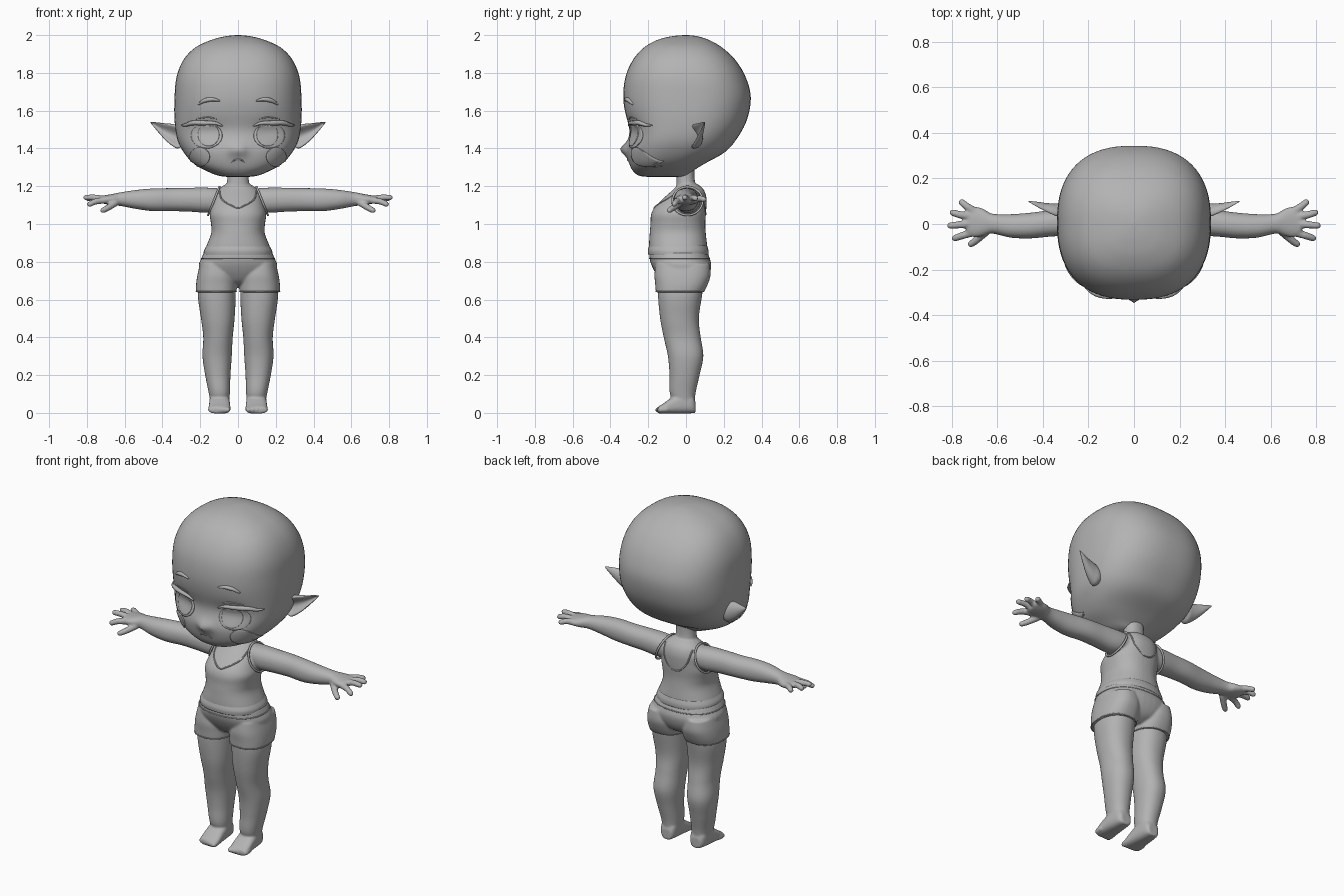
import bpy, bmesh, math
from mathutils import Vector
from mathutils.bvhtree import BVHTree

if "Cube" in bpy.data.objects:
    bpy.data.objects.remove(bpy.data.objects["Cube"])

grey = bpy.data.materials.new("plain grey")
grey.use_nodes = True
grey.diffuse_color = (0.45, 0.45, 0.45, 1)
grey.node_tree.nodes["Principled BSDF"].inputs["Base Color"].default_value = grey.diffuse_color


def finish(name, bm, remesh=0):
    """Turn a bmesh into a smooth shaded object, optionally fusing its volumes."""
    bmesh.ops.recalc_face_normals(bm, faces=bm.faces)
    for f in bm.faces:
        f.smooth = True
    me = bpy.data.meshes.new(name)
    bm.to_mesh(me)
    me.materials.append(grey)
    ob = bpy.data.objects.new(name, me)
    bpy.context.collection.objects.link(ob)
    if remesh:
        m = ob.modifiers.new("fuse", "REMESH")
        m.mode, m.voxel_size, m.use_smooth_shade = "VOXEL", remesh, True
        s = ob.modifiers.new("soften", "SMOOTH")
        s.factor, s.iterations = 0.5, 5
    return ob


def spline(rows, steps):
    """Catmull-Rom interpolation of tuples."""
    out = []
    for i in range(len(rows) - 1):
        p0, p1, p2, p3 = (rows[max(0, min(len(rows) - 1, i + k))] for k in (-1, 0, 1, 2))
        for j in range(steps):
            t = j / steps
            out.append([b + 0.5 * t * (c - a + t * (2 * a - 5 * b + 4 * c - d + t * (3 * (b - c) + d - a)))
                        for a, b, c, d in zip(p0, p1, p2, p3)])
    return out + [list(rows[-1])]


def loft(bm, rings, axis="z", side=1, power=2.2, n=40, steps=5, dent=0, caps=True):
    """Skin superellipse rings (t, a0, a1, b0, b1) along an axis."""
    loops = []
    for t, a0, a1, b0, b1 in spline(rings, steps):
        loop = []
        for k in range(n):
            c, s = math.cos(math.tau * k / n), math.sin(math.tau * k / n)
            a = (a0 + a1) / 2 + (a1 - a0) / 2 * math.copysign(abs(c) ** (2 / power), c)
            b = (b0 + b1) / 2 + (b1 - b0) / 2 * math.copysign(abs(s) ** (2 / power), s)
            a += dent * (a1 - a0) * max(0, -c) ** 3
            x, y, z = {"z": (a, b, t), "x": (t, a, b), "y": (a, t, b)}[axis]
            loop.append(bm.verts.new((x * side, y, z)))
        loops.append(loop)
    for lo, hi in zip(loops, loops[1:]):
        for k in range(n):
            bm.faces.new((lo[k], lo[k - 1], hi[k - 1], hi[k]))
    if caps:
        bm.faces.new(loops[0])
        bm.faces.new(loops[-1])


def sausage(bm, path, r0, r1, side=1):
    """Chain of overlapping balls for fingers and toes."""
    pts = spline(path, 8)
    for i, p in enumerate(pts):
        r = r0 + (r1 - r0) * i / len(pts)
        made = bmesh.ops.create_icosphere(bm, subdivisions=2, radius=r)
        bmesh.ops.translate(bm, verts=made["verts"], vec=(p[0] * side, p[1], p[2]))


def project(tree, x, z, lift, front=True):
    d = 1 if front else -1
    hit = tree.ray_cast(Vector((x, -d, z)), Vector((0, d, 0)))[0]
    hit = hit or tree.find_nearest(Vector((x, -0.2 * d, z)))[0]
    return hit - Vector((0, d * lift, 0))


def cord(name, pts, radius, taper=False, closed=False):
    """Round cord through points, made into a mesh."""
    cu = bpy.data.curves.new(name, "CURVE")
    cu.dimensions, cu.bevel_depth, cu.bevel_resolution, cu.use_fill_caps = "3D", radius, 2, True
    sp = cu.splines.new("POLY")
    sp.points.add(len(pts) - 1)
    sp.use_cyclic_u = closed
    for i, p in enumerate(pts):
        sp.points[i].co = (*p, 1)
        sp.points[i].radius = 0.25 + 0.75 * math.sin(math.pi * i / (len(pts) - 1)) if taper else 1
    tmp = bpy.data.objects.new(name, cu)
    bpy.context.collection.objects.link(tmp)
    dg = bpy.context.evaluated_depsgraph_get()
    me = bpy.data.meshes.new_from_object(tmp.evaluated_get(dg))
    bpy.data.objects.remove(tmp)
    bm = bmesh.new()
    bm.from_mesh(me)
    finish(name, bm)


def drawn(name, tree, path, radius, lift=0, front=True, taper=True):
    cord(name, [project(tree, x, z, lift, front) for x, z in spline(path, 8)], radius, taper)


def plate(name, tree, cx, cz, rx, rz, lift, lid=9):
    """Thin disc laid on the face, flattened under a lid height."""
    bm = bmesh.new()
    bmesh.ops.create_grid(bm, x_segments=16, y_segments=16, size=1)
    for v in bm.verts:
        u, w = v.co.x, v.co.y
        u, w = u * math.sqrt(1 - w * w / 2), w * math.sqrt(1 - u * u / 2)
        v.co = project(tree, cx + rx * u, min(lid, cz + rz * w), lift)
    ob = finish(name, bm)
    m = ob.modifiers.new("thickness", "SOLIDIFY")
    m.thickness, m.offset = 0.008, 0


# Head: (height, half width, front, back), then nose and eye sockets
profile = [(1.248, .03, -.17, -.06), (1.255, .10, -.245, 0), (1.28, .165, -.28, .035), (1.32, .235, -.30, .10),
           (1.38, .288, -.312, .205), (1.45, .322, -.312, .268), (1.55, .336, -.318, .322), (1.67, .336, -.332, .343),
           (1.78, .325, -.32, .315), (1.87, .288, -.28, .26), (1.935, .225, -.222, .19), (1.975, .14, -.15, .12),
           (1.994, .065, -.075, .06), (2.0, .008, -.01, .01)]
head = bmesh.new()
loft(head, [(z, -w, w, f, b) for z, w, f, b in profile], power=2.45, n=72, steps=6)
for v in head.verts:
    if v.co.y < -0.05:
        x, z = abs(v.co.x), v.co.z
        v.co.y -= 0.035 * math.exp(-(x / .035) ** 2 - ((z - 1.395) / .035) ** 2)
        v.co.y += 0.028 * math.exp(-((x - .16) / .1) ** 2 - ((z - 1.49) / .06) ** 2)
        v.co.y += 0.012 * math.exp(-(x / .1) ** 2 - ((z - 1.5) / .06) ** 2)
finish("head", head)
face = BVHTree.FromBMesh(head)

# Torso and neck
torso = bmesh.new()
loft(torso, [(z, -w, w, f, b) for z, w, f, b in [
    (.74, .185, -.14, .10), (.82, .178, -.185, .11), (.87, .172, -.196, .113), (.95, .142, -.192, .105),
    (1.0, .143, -.188, .102), (1.05, .15, -.185, .105), (1.09, .14, -.165, .108), (1.14, .125, -.115, .108),
    (1.18, .105, -.07, .095), (1.205, .075, -.045, .07), (1.215, .05, -.03, .05)]], power=2.3)
chest = BVHTree.FromBMesh(torso)
body = torso.copy()
loft(body, [(1.12, -.075, .075, -.06, .07), (1.2, -.062, .062, -.052, .052),
            (1.25, -.056, .056, -.05, .045), (1.32, -.056, .056, -.05, .045)])

fingers = [[(.70, .055, 1.13), (.73, .075, 1.135), (.755, .095, 1.13)],
           [(.71, .03, 1.13), (.76, .04, 1.14), (.795, .05, 1.135)],
           [(.71, .0, 1.13), (.76, -.003, 1.14), (.805, -.007, 1.14)],
           [(.70, -.035, 1.125), (.75, -.05, 1.12), (.785, -.062, 1.105)],
           [(.65, -.035, 1.11), (.69, -.07, 1.085), (.715, -.088, 1.072)]]
for s in (1, -1):
    # Arm and palm
    loft(body, [(.06, -.045, .08, 1.08, 1.185), (.15, -.055, .075, 1.06, 1.192), (.25, -.055, .066, 1.065, 1.192),
                (.35, -.054, .062, 1.068, 1.19), (.45, -.063, .05, 1.068, 1.188), (.54, -.06, .043, 1.08, 1.18),
                (.62, -.042, .045, 1.095, 1.168), (.66, -.052, .066, 1.1, 1.16), (.70, -.058, .076, 1.105, 1.153),
                (.735, -.045, .066, 1.113, 1.148)], "x", s)
    for path in fingers:
        sausage(body, path, .019, .015, s)
    # Leg, foot and toes
    loft(body, [(.03, .052, .142, -.05, .045), (.1, .043, .154, -.085, .05), (.2, .04, .174, -.087, .072),
                (.3, .033, .188, -.096, .092), (.4, .028, .184, -.118, .078), (.5, .018, .196, -.137, .068),
                (.62, .012, .212, -.148, .085), (.72, .012, .2, -.145, .1)], "z", s)
    loft(body, [(.05, .065, .125, 0, .06), (.03, .052, .142, -.002, .1), (-.02, .045, .15, -.004, .11),
                (-.07, .042, .153, -.004, .085), (-.12, .04, .155, -.004, .05), (-.148, .043, .15, -.003, .033)],
         "y", s, 2.8)
    for i in range(5):
        y = -.15 + .004 * i
        sausage(body, [(.054 + .0225 * i, y + .03, .019), (.054 + .0225 * i, y, .016)], .016, .014, s)
finish("body", body, .006)

# Shorts: hips fused with two short legs
shorts = bmesh.new()
loft(shorts, [(z, -w, w, f, b) for z, w, f, b in [
    (.665, .03, -.06, .05), (.69, .11, -.12, .095), (.73, .19, -.155, .122), (.78, .208, -.182, .134),
    (.82, .193, -.193, .125), (.85, .181, -.192, .114)]], power=2.3)
for s in (1, -1):
    loft(shorts, [(.638, .008, .222, -.16, .094), (.68, .006, .222, -.163, .115),
                  (.73, .01, .215, -.167, .13), (.79, .03, .2, -.16, .125)], "z", s, 2.4)
finish("shorts", shorts, .006)


def hoop(name, z, cx, cy, rx, ry, radius, power=2.3):
    pts = []
    for k in range(64):
        c, s = math.cos(math.tau * k / 64), math.sin(math.tau * k / 64)
        pts.append((cx + rx * math.copysign(abs(c) ** (2 / power), c),
                    cy + ry * math.copysign(abs(s) ** (2 / power), s), z))
    cord(name, pts, radius, closed=True)


# Top hem, waistband and shorts hems
hem = bmesh.new()
loft(hem, [(.838, -.182, .182, -.2, .119), (.86, -.18, .18, -.202, .119), (.885, -.166, .166, -.195, .112)], power=2.3)
finish("top_hem", hem)
hoop("waistband_seam", .818, 0, -.034, .194, .159, .003)

# Neckline, front and back
drawn("front_neckline", chest, [(-.098, 1.18), (-.085, 1.13), (-.03, 1.095), (0, 1.085), (.03, 1.095),
                                (.085, 1.13), (.098, 1.18)], .004, taper=False)
drawn("back_neckline", chest, [(-.09, 1.18), (-.075, 1.11), (-.035, 1.06), (0, 1.05), (.035, 1.06),
                               (.075, 1.11), (.09, 1.18)], .004, front=False, taper=False)

for s, tag in ((1, "left"), (-1, "right")):
    hoop(tag + "_shorts_hem", .642, s * .115, -.033, .106, .126, .003, 2.4)
    # Armhole edge
    cord(tag + "_armhole", [(s * (.128 - .03 * math.sin(a)), .008 + .08 * math.cos(a), 1.122 + .075 * math.sin(a))
                            for a in (math.tau * k / 40 for k in range(40))], .006, closed=True)
    # Pointed ear with hollow front
    ear = bmesh.new()
    loft(ear, [(.29, .005, .085, 1.415, 1.5), (.32, 0, .09, 1.4, 1.52), (.35, .012, .09, 1.415, 1.53),
               (.385, .035, .092, 1.445, 1.533), (.42, .06, .097, 1.483, 1.537), (.448, .083, .1, 1.517, 1.54),
               (.462, .094, .1, 1.534, 1.54)], "x", s, 2, dent=.7)
    finish(tag + "_ear", ear)
    # Eye, iris, lids, lashes, brow and cheek
    plate(tag + "_eye", face, s * .165, 1.468, .082, .066, .002, 1.525)
    plate(tag + "_iris", face, s * .155, 1.472, .056, .06, .006, 1.522)
    drawn(tag + "_upper_lash", face, [(s * .08, 1.518), (s * .12, 1.533), (s * .18, 1.535), (s * .24, 1.535),
                                      (s * .275, 1.525), (s * .3, 1.522)], .013, .008)
    drawn(tag + "_eyelid_crease", face, [(s * .11, 1.555), (s * .16, 1.565), (s * .225, 1.555)], .004)
    drawn(tag + "_lower_lid", face, [(s * .1, 1.425), (s * .16, 1.403), (s * .225, 1.425)], .004)
    drawn(tag + "_eyebrow", face, [(s * .095, 1.652), (s * .14, 1.66), (s * .18, 1.652), (s * .212, 1.632)], .012)
    plate(tag + "_cheek", face, s * .202, 1.355, .052, .05, .003)

drawn("mouth", face, [(-.038, 1.325), (-.02, 1.338), (0, 1.34), (.02, 1.338), (.038, 1.325)], .005)
